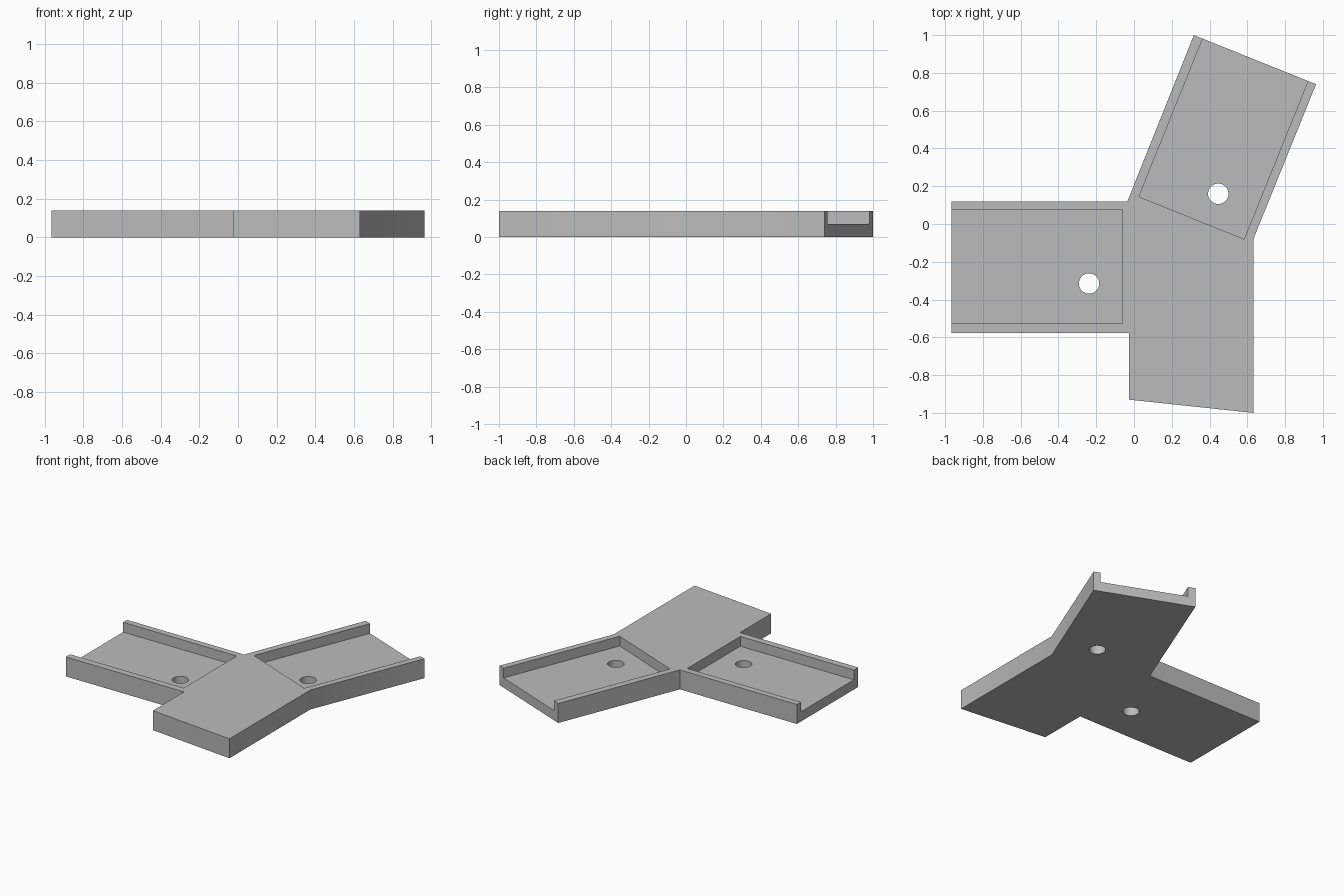
import bpy
import bmesh
from math import cos, sin, tau
from mathutils import Vector

if "Cube" in bpy.data.objects:
    bpy.data.objects.remove(bpy.data.objects["Cube"], do_unlink=True)

HEIGHT, FLOOR = 0.14, 0.07
HOLE_RADIUS = 0.054

grey = bpy.data.materials.new("plain grey")
grey.use_nodes = True
colour = (0.5, 0.5, 0.5, 1)
grey.diffuse_color = colour
grey.node_tree.nodes["Principled BSDF"].inputs["Base Color"].default_value = colour


def prism(name, outline, bottom, top):
    """Extrude a flat outline upwards into a closed solid."""
    bm = bmesh.new()
    face = bm.faces.new([bm.verts.new((x, y, bottom)) for x, y in outline])
    extruded = bmesh.ops.extrude_face_region(bm, geom=[face])["geom"]
    verts = [g for g in extruded if isinstance(g, bmesh.types.BMVert)]
    bmesh.ops.translate(bm, verts=verts, vec=(0, 0, top - bottom))
    bmesh.ops.recalc_face_normals(bm, faces=bm.faces)
    mesh = bpy.data.meshes.new(name)
    bm.to_mesh(mesh)
    bm.free()
    mesh.materials.append(grey)
    obj = bpy.data.objects.new(name, mesh)
    bpy.context.collection.objects.link(obj)
    return obj


def cut(target, cutter):
    """Subtract the cutter, then discard it."""
    cutter.hide_render = True
    mod = target.modifiers.new("cut", 'BOOLEAN')
    mod.operation, mod.solver, mod.object = 'DIFFERENCE', 'EXACT', cutter
    bpy.context.view_layer.objects.active = target
    bpy.ops.object.modifier_apply(modifier=mod.name)
    bpy.data.objects.remove(cutter, do_unlink=True)


def channel(inner_a, inner_b, outward):
    """Outline of a channel from its closed end out past the open arm end."""
    a, b, d = Vector(inner_a), Vector(inner_b), Vector(outward)
    return [a, b, b + d, a + d]


# Branching plate: side arm, angled rear arm and front stub
plate = prism("branching_plate", [
    (-0.966, 0.12), (-0.035, 0.12), (0.317, 1.0), (0.964, 0.74), (0.632, -0.08),
    (0.632, -1.0), (-0.026, -0.93), (-0.026, -0.577), (-0.966, -0.577)], 0, HEIGHT)

# Open-ended channels with a drain hole in each floor
arms = [
    (channel((-0.062, -0.528), (-0.062, 0.074), (-1.1, 0)), (-0.238, -0.315)),
    (channel((0.026, 0.145), (0.583, -0.08), (0.41, 1.015)), (0.446, 0.16)),
]
for outline, (cx, cy) in arms:
    cut(plate, prism("channel_cutter", outline, FLOOR, HEIGHT + 0.1))
    ring = [(cx + HOLE_RADIUS * cos(tau * i / 32), cy + HOLE_RADIUS * sin(tau * i / 32))
            for i in range(32)]
    cut(plate, prism("hole_cutter", ring, -0.1, HEIGHT + 0.1))

# Crisp flat faces, smooth hole walls
plate.select_set(True)
bpy.context.view_layer.objects.active = plate
bpy.ops.object.shade_smooth_by_angle(angle=0.5)
